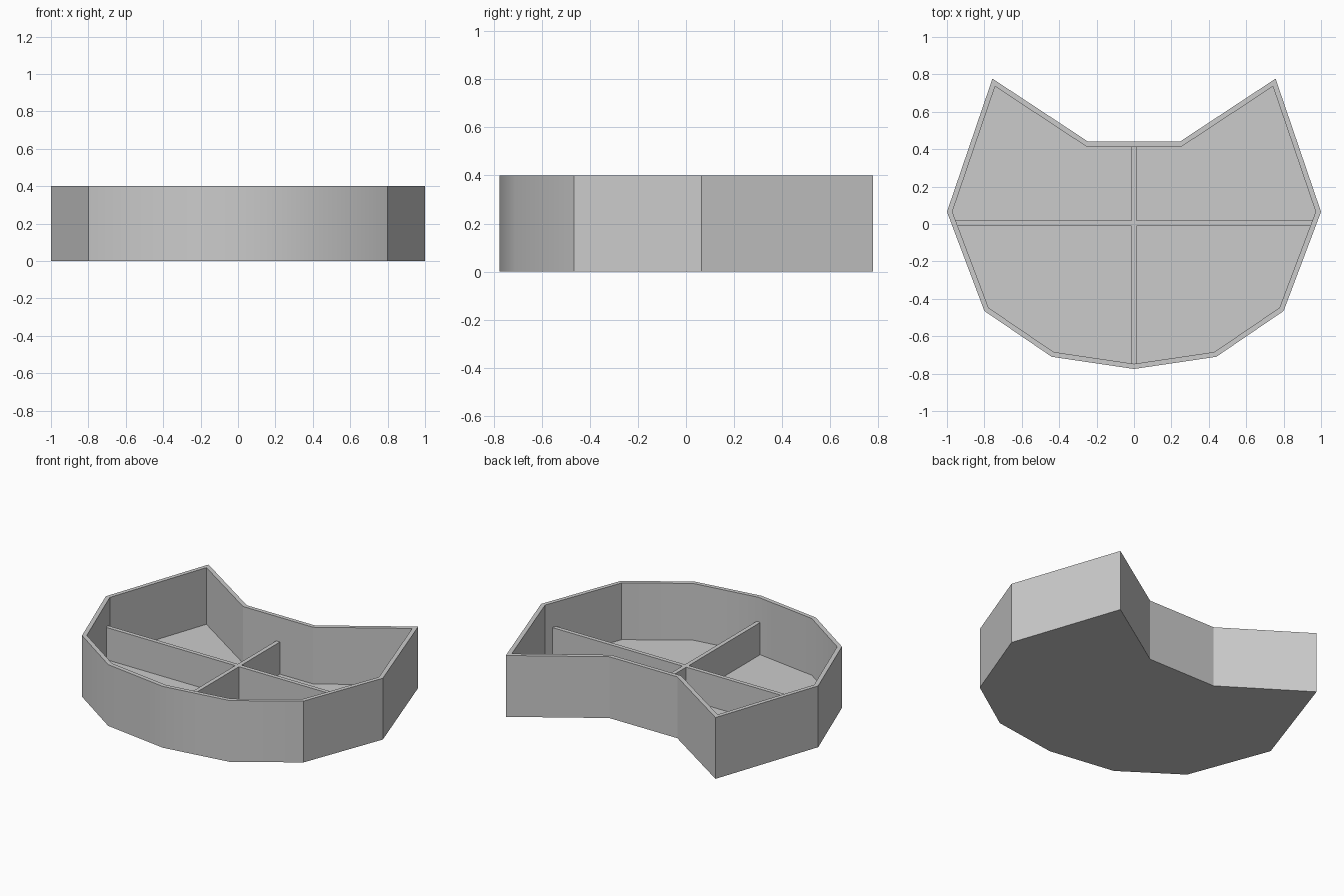
import bpy, bmesh
from math import radians

cube = bpy.data.objects.get("Cube")
if cube:
    bpy.data.objects.remove(cube)

HEIGHT, WALL, FLOOR, DIVIDER_TOP = 0.4, 0.027, 0.03, 0.24

grey = bpy.data.materials.new("plain grey")
grey.use_nodes = True
colour = (0.6, 0.6, 0.6, 1)
grey.diffuse_color = colour
grey.node_tree.nodes["Principled BSDF"].inputs["Base Color"].default_value = colour


def add_object(name, bm):
    bmesh.ops.recalc_face_normals(bm, faces=bm.faces)
    mesh = bpy.data.meshes.new(name)
    bm.to_mesh(mesh)
    bm.free()
    mesh.materials.append(grey)
    obj = bpy.data.objects.new(name, mesh)
    bpy.context.collection.objects.link(obj)
    return obj


def add_box(name, low, high):
    bm = bmesh.new()
    bmesh.ops.create_cube(bm, size=1)
    for v in bm.verts:
        v.co = [h if c > 0 else l for c, l, h in zip(v.co, low, high)]
    return add_object(name, bm)


# Cat-head outline: right half counter-clockwise from the chin, then mirrored
half = [(0.44, -0.71), (0.8, -0.465), (1, 0.065), (0.757, 0.777), (0.245, 0.44)]
outline = [(0, -0.775)] + half + [(-x, y) for x, y in reversed(half)]

# Tray: extrude the outline, inset the rim, sink the inside
bm = bmesh.new()
base = bm.faces.new([bm.verts.new((x, y, 0)) for x, y in outline])
walls = bmesh.ops.extrude_face_region(bm, geom=[base], use_keep_orig=True)["geom"]
bmesh.ops.translate(bm, vec=(0, 0, HEIGHT),
                    verts=[g for g in walls if isinstance(g, bmesh.types.BMVert)])
bmesh.ops.recalc_face_normals(bm, faces=bm.faces)
top = max(bm.faces, key=lambda f: f.calc_center_median().z)
bmesh.ops.inset_region(bm, faces=[top], thickness=WALL, use_even_offset=True)
well = bmesh.ops.extrude_face_region(bm, geom=[top])["geom"]
if top.is_valid:
    bmesh.ops.delete(bm, geom=[top], context='FACES_ONLY')
bmesh.ops.translate(bm, vec=(0, 0, FLOOR - HEIGHT),
                    verts=[g for g in well if isinstance(g, bmesh.types.BMVert)])
tray = add_object("tray", bm)

bpy.ops.object.select_all(action='DESELECT')
tray.select_set(True)
bpy.context.view_layer.objects.active = tray
bpy.ops.object.shade_smooth_by_angle(angle=radians(30))

# Crossed dividers, their ends buried in the walls
t = WALL / 2
mid = 0.004
add_box("cross_divider", (-0.96, mid - t, FLOOR / 2), (0.96, mid + t, DIVIDER_TOP))
add_box("front_divider", (-t, -0.76, FLOOR / 2), (t, mid - t, DIVIDER_TOP))
add_box("back_divider", (-t, mid + t, FLOOR / 2), (t, 0.425, DIVIDER_TOP))
